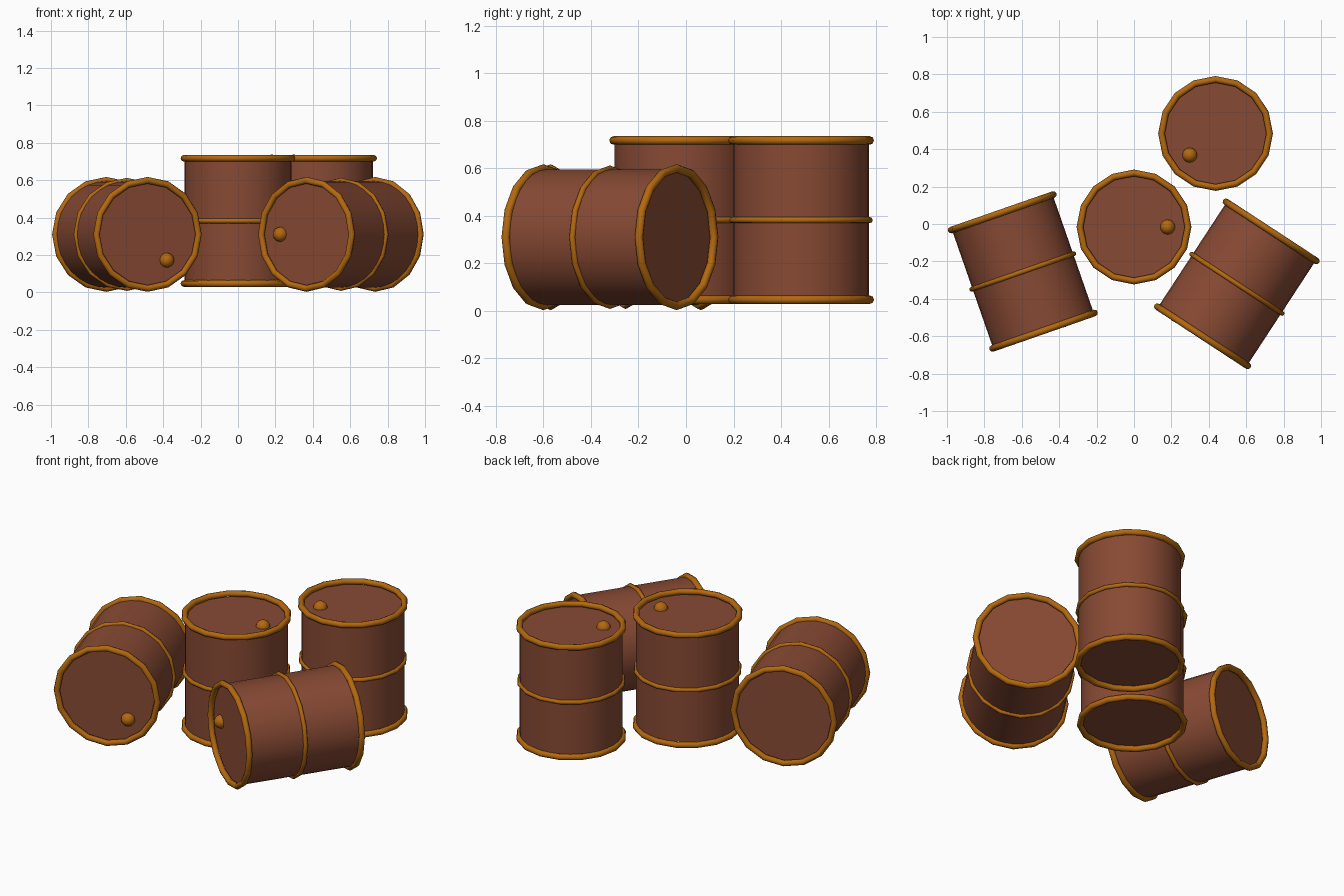
import bpy
from math import radians, cos, sin
from mathutils import Matrix, Vector

cube = bpy.data.objects.get("Cube")
if cube:
    bpy.data.objects.remove(cube, do_unlink=True)


def make_material(name, color):
    mat = bpy.data.materials.new(name)
    mat.use_nodes = True
    mat.diffuse_color = color
    mat.node_tree.nodes["Principled BSDF"].inputs["Base Color"].default_value = color
    return mat


rust = make_material("rust_brown", (0.245, 0.068, 0.034, 1))
ochre = make_material("ochre_orange", (0.45, 0.14, 0.005, 1))

RADIUS = 0.285        # drum wall
HALF = 0.335          # drum centre to rim
BUNG_RADIUS = 0.18    # bung offset from the drum axis


def finish(name, mat, placement, offset):
    """Name, colour and shade the active object, then place it on its drum."""
    obj = bpy.context.object
    obj.name = name
    obj.data.materials.append(mat)
    bpy.ops.object.shade_smooth_by_angle(angle=radians(50))
    obj.matrix_world = placement @ Matrix.Translation(offset)


def drum(name, center, bung_angle, tilt=0, turn=0):
    placement = (Matrix.Translation(center)
                 @ Matrix.Rotation(radians(turn), 4, 'Z')
                 @ Matrix.Rotation(radians(tilt), 4, 'X'))

    # Closed body, its lids set just below the rims
    bpy.ops.mesh.primitive_cylinder_add(vertices=32, radius=RADIUS, depth=2 * HALF - 0.035)
    finish(name + "_body", rust, placement, Vector())

    # Two rims and a thinner middle hoop
    for part, height, tube in (("bottom_rim", -HALF, 0.018),
                               ("middle_hoop", 0, 0.013),
                               ("top_rim", HALF, 0.018)):
        bpy.ops.mesh.primitive_torus_add(major_segments=16, minor_segments=8,
                                         major_radius=0.289, minor_radius=tube)
        finish(f"{name}_{part}", ochre, placement, Vector((0, 0, height)))

    # Bung on the top lid
    a = radians(bung_angle)
    bpy.ops.mesh.primitive_uv_sphere_add(segments=16, ring_count=8, radius=0.04)
    finish(name + "_bung", ochre, placement,
           Vector((BUNG_RADIUS * cos(a), BUNG_RADIUS * sin(a), HALF - 0.02)))


# Two standing drums
drum("center_drum", (0, -0.016, 0.382), bung_angle=0)
drum("back_drum", (0.436, 0.484, 0.382), bung_angle=220)

# Two drums lying on their sides, lids to the front
drum("right_lying_drum", (-0.594, -0.254, 0.31), bung_angle=310, tilt=90, turn=19.2)
drum("left_lying_drum", (0.55, -0.32, 0.31), bung_angle=180, tilt=90, turn=-33.2)
